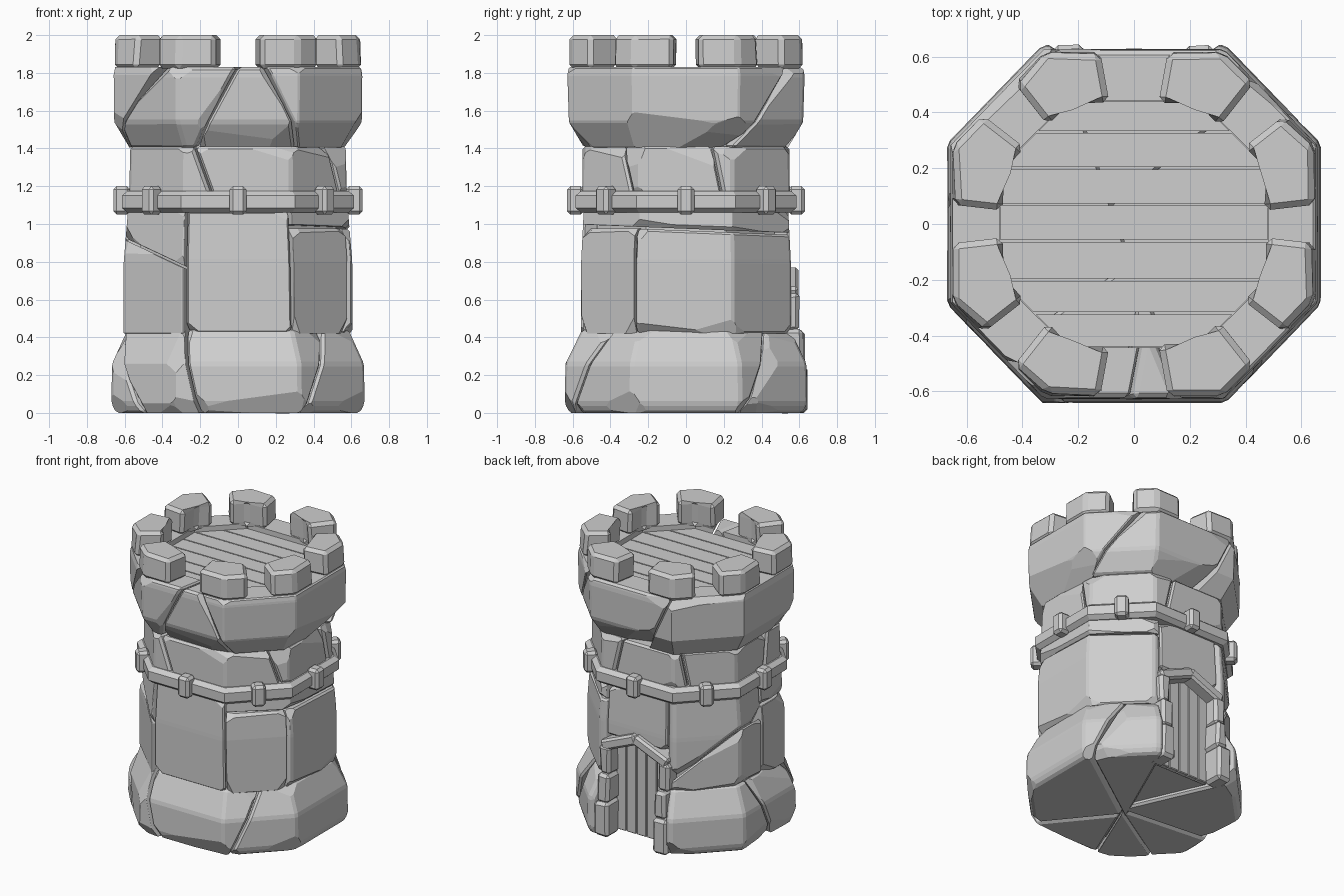
import bpy
import bmesh
import random
from math import cos, sin, radians
from mathutils import Vector, Matrix

random.seed(4)
if "Cube" in bpy.data.objects:
    bpy.data.objects.remove(bpy.data.objects["Cube"], do_unlink=True)

stone_grey = bpy.data.materials.new("stone_grey")
stone_grey.use_nodes = True
GREY = (0.62, 0.62, 0.62, 1)
stone_grey.diffuse_color = GREY
for node in stone_grey.node_tree.nodes:
    if node.type == 'BSDF_PRINCIPLED':
        node.inputs["Base Color"].default_value = GREY


def octagon(ax, ay):
    """Corners of the tower plan, anticlockwise from the +x face."""
    q = [(ax, 0.45 * ay), (0.49 * ax, ay)]
    half = q + [(-x, y) for x, y in reversed(q)]
    return half + [(-x, -y) for x, y in half]


def loft(rings):
    """Closed solid through matching rings of points, bottom to top."""
    bm = bmesh.new()
    rows = [[bm.verts.new(p) for p in ring] for ring in rings]
    n = len(rows[0])
    for a, b in zip(rows, rows[1:]):
        for i in range(n):
            j = (i + 1) % n
            bm.faces.new((a[i], a[j], b[j], b[i]))
    bm.faces.new(rows[0][::-1])
    bm.faces.new(rows[-1])
    return bm


def tower_solid(profile):
    return loft([[(x, y, z) for x, y in octagon(ax, ay)] for z, ax, ay in profile])


def cut(bm, co, normal):
    """Remove everything on the normal's side and close the hole."""
    geom = bm.verts[:] + bm.edges[:] + bm.faces[:]
    res = bmesh.ops.bisect_plane(bm, geom=geom, dist=1e-5, plane_co=co,
                                 plane_no=normal, clear_outer=True)
    rim = [e for e in res["geom_cut"] if isinstance(e, bmesh.types.BMEdge)]
    if rim:
        bmesh.ops.edgeloop_fill(bm, edges=rim)


def bevel(bm, width):
    bmesh.ops.bevel(bm, geom=bm.edges[:], offset=width, segments=1,
                    affect='EDGES', clamp_overlap=True)


def finish(bm, name):
    bmesh.ops.recalc_face_normals(bm, faces=bm.faces[:])
    me = bpy.data.meshes.new(name)
    bm.to_mesh(me)
    bm.free()
    me.materials.append(stone_grey)
    ob = bpy.data.objects.new(name, me)
    bpy.context.scene.collection.objects.link(ob)
    return ob


def block(name, loc, size, turn=0, width=0.015, tilt=0, jitter=0):
    """Bevelled box, turned about z and tilted about y."""
    bm = bmesh.new()
    bmesh.ops.create_cube(bm, size=1)
    bmesh.ops.scale(bm, vec=size, verts=bm.verts[:])
    for v in bm.verts:
        v.co += Vector([random.uniform(-jitter, jitter) for _ in range(3)])
    bevel(bm, width)
    bm.transform(Matrix.Translation(loc) @ Matrix.Rotation(turn, 4, 'Z')
                 @ Matrix.Rotation(tilt, 4, 'Y'))
    return finish(bm, name)


def stone(name, profile, start, end, low=None, high=None, chips=6):
    """Sector of a course between two leaning cracks (bottom angle, top angle);
    low and high are optional sloping beds (height, slope in x, slope in y)."""
    bm = tower_solid(profile)
    zb, zt = profile[0][0], profile[-1][0]
    h = (zt - zb) / 2
    gap = 0.005
    for (a, b), side in ((start, 1), (end, -1)):
        a, b = radians(a), radians(b)
        p = Vector((0.6 * cos(a), 0.6 * sin(a), -h))
        q = Vector((0.6 * cos(b), 0.6 * sin(b), h))
        n = p.cross(q).normalized() * side
        cut(bm, Vector((0, 0, zb + h)) - n * gap, n)
    for bed, side in ((low, -1), (high, 1)):
        if bed:
            n = Vector((-bed[1], -bed[2], 1)).normalized() * side
            cut(bm, Vector((0, 0, bed[0])) - n * gap, n)
    bevel(bm, 0.014)
    # chipped facets around the outer edges
    for _ in range(chips):
        t = radians(random.uniform(min(start) - 25, max(end) + 25))
        n = Vector((cos(t), sin(t), random.choice((-1, 1)) * random.uniform(0.3, 1.1))).normalized()
        reach = max(v.co.dot(n) for v in bm.verts)
        cut(bm, n * (reach - random.uniform(0.01, 0.028)), n)
    return finish(bm, name)


def course(name, profile, cracks):
    """Ring of stones; each crack is shared by its two neighbours."""
    wrap = cracks + [(cracks[0][0] + 360, cracks[0][1] + 360)]
    return [stone(f"{name}_{i + 1}", profile, s, e)
            for i, (s, e) in enumerate(zip(wrap, wrap[1:]))]


# Inner core behind the cracks
finish(tower_solid([(0.03, 0.52, 0.47), (1.7, 0.52, 0.47)]), "inner_core")

# Bulging base, left open at the back for the doorway
BASE = [(0, 0.645, 0.615), (0.05, 0.67, 0.642), (0.26, 0.667, 0.638), (0.44, 0.585, 0.55)]
base_cracks = [(114, 114), (184, 165), (222, 201), (252, 243),
               (299, 319), (385, 405), (426, 426)]
for i, (s, e) in enumerate(zip(base_cracks, base_cracks[1:])):
    stone(f"base_stone_{i + 1}", BASE, s, e)

# Main shaft of large blocks with sloping beds
SHAFT = [(0.42, 0.605, 0.555), (0.8, 0.605, 0.555), (1.1, 0.58, 0.54)]
left_bed, back_bed = (0.64, -0.47, 0), (0.22, -1.05, 0)
right_bed = (0.97, 0, -0.04)
F, R, B, D, L = (243, 243), (298, 297), (335, 335), (426, 426), (180, 180)
E = (114, 114)
stone("shaft_front", SHAFT, F, R)
stone("shaft_front_right_lower", SHAFT, R, B, high=(0.98, 0, 0))
stone("shaft_right_lower", SHAFT, B, D, high=right_bed)
stone("shaft_right_upper", SHAFT, R, D, low=right_bed)
stone("shaft_over_door", SHAFT, (66, 66), E, low=(0.7, 0, 0))
stone("shaft_back_lower", SHAFT, E, L, high=back_bed)
stone("shaft_back_upper", SHAFT, E, L, low=back_bed)
stone("shaft_left_lower", SHAFT, L, F, high=left_bed)
stone("shaft_left_upper", SHAFT, L, F, low=left_bed)

# Neck course and flared parapet course
course("neck_stone", [(1.08, 0.578, 0.55), (1.41, 0.57, 0.548)],
       [(20, 14), (70, 77), (128, 122), (185, 190), (258, 247), (335, 325)])
parapet = course("parapet_stone",
                 [(1.405, 0.575, 0.54), (1.54, 0.655, 0.62),
                  (1.79, 0.658, 0.628), (1.83, 0.65, 0.62)],
                 [(22, 55), (100, 118), (195, 232), (248, 270), (302, 283)])

# Sunken well for the deck
well = finish(tower_solid([(1.75, 0.482, 0.442), (2.1, 0.482, 0.442)]), "deck_well_cutter")
well.hide_render = True
well.hide_set(True)
for ob in parapet:
    mod = ob.modifiers.new("deck_well", 'BOOLEAN')
    mod.operation = 'DIFFERENCE'
    mod.object = well

# Deck boards
seams = [-0.45, -0.32, -0.2, -0.06, 0.07, 0.2, 0.33, 0.45]
for i, (a, b) in enumerate(zip(seams, seams[1:])):
    bm = tower_solid([(1.73, 0.48, 0.44), (1.795, 0.48, 0.44)])
    cut(bm, (0, a + 0.004, 0), (0, -1, 0))
    cut(bm, (0, b - 0.004, 0), (0, 1, 0))
    finish(bm, f"deck_board_{i + 1}")

# Angled battlements wrapped round each corner
outer = [Vector(p) for p in octagon(0.652, 0.618)]
inner = [Vector(p) for p in octagon(0.478, 0.44)]
for i in range(8):
    def arm(ring, other):
        c, o = ring[i], ring[(i + other) % 8]
        mid = (c + o) / 2
        share = 0.66
        if abs(mid.y) < 0.01:
            share = 0.75
        elif abs(mid.x) < 0.01:
            share = 0.62
        return c.lerp(mid, share)
    plan = [arm(outer, -1), outer[i], arm(outer, 1), arm(inner, 1), inner[i], arm(inner, -1)]
    rings = [[(p.x, p.y, 1.822) for p in plan]]
    rings.append([(p.x * k, p.y * k, 2.0) for p in plan
                  for k in [random.uniform(0.97, 1.0)]])
    bm = loft(rings)
    bevel(bm, 0.022)
    finish(bm, f"battlement_{i + 1}")

# Belt with clasps on every face
bm = tower_solid([(1.06, 0.585, 0.555), (1.085, 0.615, 0.585),
                  (1.15, 0.615, 0.585), (1.175, 0.585, 0.555)])
finish(bm, "belt")
ring = [Vector(p) for p in octagon(0.615, 0.585)]
for i in range(8):
    a, b = ring[i], ring[(i + 1) % 8]
    mid, edge = (a + b) / 2, b - a
    turn = Vector((1, 0)).angle_signed(edge) * -1
    block(f"belt_clasp_{i + 1}", (mid.x, mid.y, 1.125), (0.09, 0.09, 0.15), turn, 0.018)

# Plank door at the back
for i in range(5):
    block(f"door_plank_{i + 1}", ((i - 2) * 0.08, 0.483, 0.37), (0.076, 0.04, 0.7), width=0.005)

# Rough stone door frame, mirrored
for side, s in (("left", 1), ("right", -1)):
    block(f"door_foot_{side}", (s * 0.235, 0.565, 0.125), (0.11, 0.15, 0.25), width=0.02, jitter=0.006)
    block(f"door_jamb_lower_{side}", (s * 0.225, 0.555, 0.34), (0.09, 0.14, 0.2), width=0.02, jitter=0.008)
    block(f"door_jamb_upper_{side}", (s * 0.23, 0.54, 0.53), (0.085, 0.12, 0.2), width=0.02, jitter=0.008)
    block(f"door_lintel_{side}", (s * 0.125, 0.535, 0.685), (0.29, 0.12, 0.075),
          width=0.015, tilt=s * 0.4)
